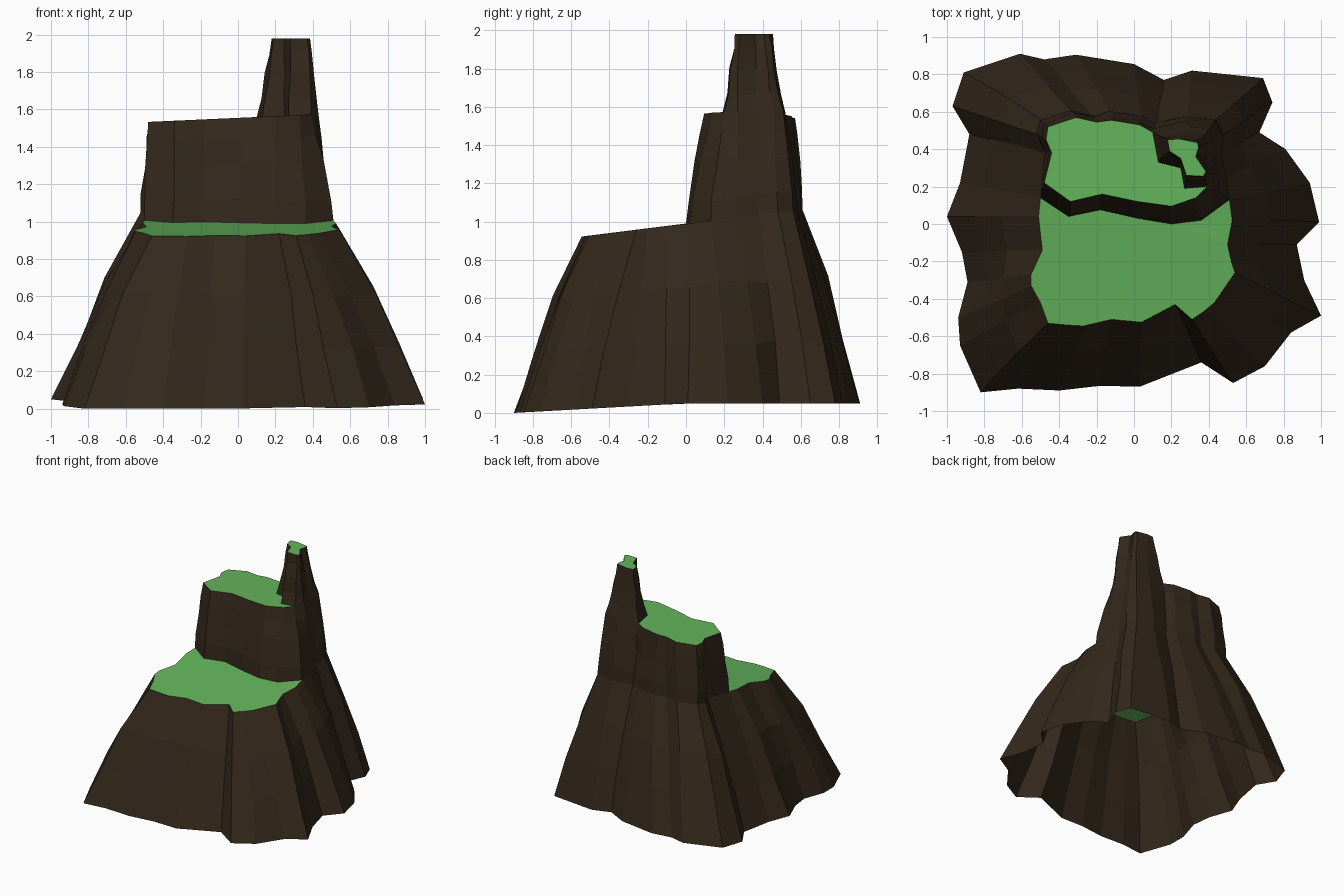
import bpy, bmesh, random
from mathutils import Vector

if "Cube" in bpy.data.objects:
    bpy.data.objects.remove(bpy.data.objects["Cube"])

random.seed(4)


def material(name, col):
    m = bpy.data.materials.new(name)
    m.diffuse_color = (*col, 1)
    m.use_nodes = True
    m.node_tree.nodes["Principled BSDF"].inputs["Base Color"].default_value = m.diffuse_color
    return m


ROCK = material("rock", (0.034, 0.021, 0.011))
GRASS = material("grass", (0.127, 0.456, 0.107))


def finish(name, bm, mat):
    me = bpy.data.meshes.new(name)
    bm.to_mesh(me)
    bm.free()
    me.materials.append(mat)
    bpy.context.collection.objects.link(bpy.data.objects.new(name, me))


def loft(name, low, high, profile, jitter):
    """Wall between two matching closed loops; profile = (height, inset) steps."""
    bm = bmesh.new()
    rings = []
    for h, t in profile:
        ring = []
        for a, b in zip(low, high):
            j = jitter if 0 < h < 1 else 0
            d = [random.uniform(-j, j) for _ in range(3)]
            ring.append(bm.verts.new((a.x + (b.x - a.x) * t + d[0],
                                      a.y + (b.y - a.y) * t + d[1],
                                      a.z + (b.z - a.z) * h + d[2] * 2)))
        rings.append(ring)
    n = len(low)
    for r0, r1 in zip(rings, rings[1:]):
        for i in range(n):
            k = (i + 1) % n
            bm.faces.new((r0[i], r0[k], r1[k], r1[i]))
    finish(name, bm, ROCK)


def cap(name, loop):
    bm = bmesh.new()
    bm.faces.new([bm.verts.new(p) for p in loop])
    bmesh.ops.triangulate(bm, faces=bm.faces[:])
    finish(name, bm, GRASS)


# Heights of the ground rim, the sloping lower terrace and the upper terrace
def ground(x, y):
    return Vector((x, y, min(0.05, max(0, 0.05 * (y + 0.9) / 0.9))))


def lower(x, y):
    return Vector((x, y, min(0.99 + 0.125 * y, 1.06) if abs(y) > 0.02 else 0.99))


def upper(x, y):
    return Vector((x, y, 1.555 + 0.045 * x))


# Front ridges: ground point, lower terrace rim point
front = [
    (-.93, .22, -.50, .14), (-1.0, .04, -.51, .04), (-.92, -.15, -.49, -.14),
    (-.89, -.31, -.55, -.27), (-.94, -.50, -.55, -.33), (-.93, -.65, -.50, -.42),
    (-.82, -.90, -.46, -.53), (-.62, -.88, -.36, -.54), (-.40, -.89, -.27, -.545),
    (-.18, -.865, -.12, -.51), (.03, -.87, .04, -.525), (.36, -.74, .22, -.43),
    (.53, -.85, .31, -.51), (.70, -.76, .37, -.47), (.84, -.58, .43, -.42),
    (1.0, -.49, .54, -.26), (.91, -.30, .52, -.20), (.87, -.11, .50, -.11),
    (.99, .01, .525, .02), (.94, .22, .51, .13)]
# Back ridges: ground, shoulder, upper rim
back = [
    (.81, .40, .49, .25, .43, .27), (.67, .49, .47, .38, .41, .38),
    (.74, .65, .48, .48, .42, .46), (.69, .78, .44, .56, .40, .51),
    (.31, .82, .28, .58, .28, .52), (.16, .77, .12, .54, .10, .49),
    (.0, .855, .04, .58, .03, .53), (-.31, .905, -.13, .60, -.12, .555),
    (-.48, .88, -.22, .58, -.20, .545), (-.61, .91, -.34, .61, -.31, .57),
    (-.91, .81, -.50, .56, -.46, .52), (-.97, .63, -.52, .48, -.47, .45),
    (-.88, .48, -.48, .38, -.44, .38)]
# Step wall between the terraces, left to right: foot, top
step = [(-.50, .14, -.48, .22), (-.35, .04, -.34, .12), (-.18, .075, -.17, .16),
        (.02, .03, .02, .12), (.20, .0, .20, .095), (.36, .02, .33, .14),
        (.51, .13, .39, .20)]

# Lower cliff and its terrace
loft("lower_cliff",
     [ground(*p[:2]) for p in front + back],
     [lower(*p[2:4]) for p in front + back],
     [(0, 0), (.33, .29), (.65, .58), (1, 1)], .008)
cap("lower_terrace", [lower(*p[2:4]) for p in front]
    + [lower(*p[:2]) for p in step[-2:0:-1]])

# Upper cliff and its terrace
loft("upper_cliff",
     [lower(*p[:2]) for p in step] + [lower(*p[2:4]) for p in back],
     [upper(*p[2:]) for p in step] + [upper(*p[4:]) for p in back],
     [(0, 0), (.2, .08), (.55, .5), (.8, .75), (1, 1)], .008)
inner = [(.13, .33), (.25, .30), (.27, .19)]
cap("upper_terrace", [upper(*p[2:]) for p in step]
    + [upper(*p) for p in inner[::-1]] + [upper(*p[4:]) for p in back[5:]])

# Spire rising from the back right corner
foot = [step[-1][2:]] + [p[4:] for p in back[:6]] + inner
tip = [(.37, .255), (.385, .28), (.33, .36), (.345, .41), (.34, .435),
       (.24, .455), (.18, .45), (.19, .39), (.25, .35), (.28, .26)]
tip = [Vector((*p, 1.98)) for p in tip]
loft("spire", [upper(*p) for p in foot], tip,
     [(0, 0), (.25, .33), (.55, .6), (.8, .85), (1, 1)], .007)
cap("spire_top", tip)
